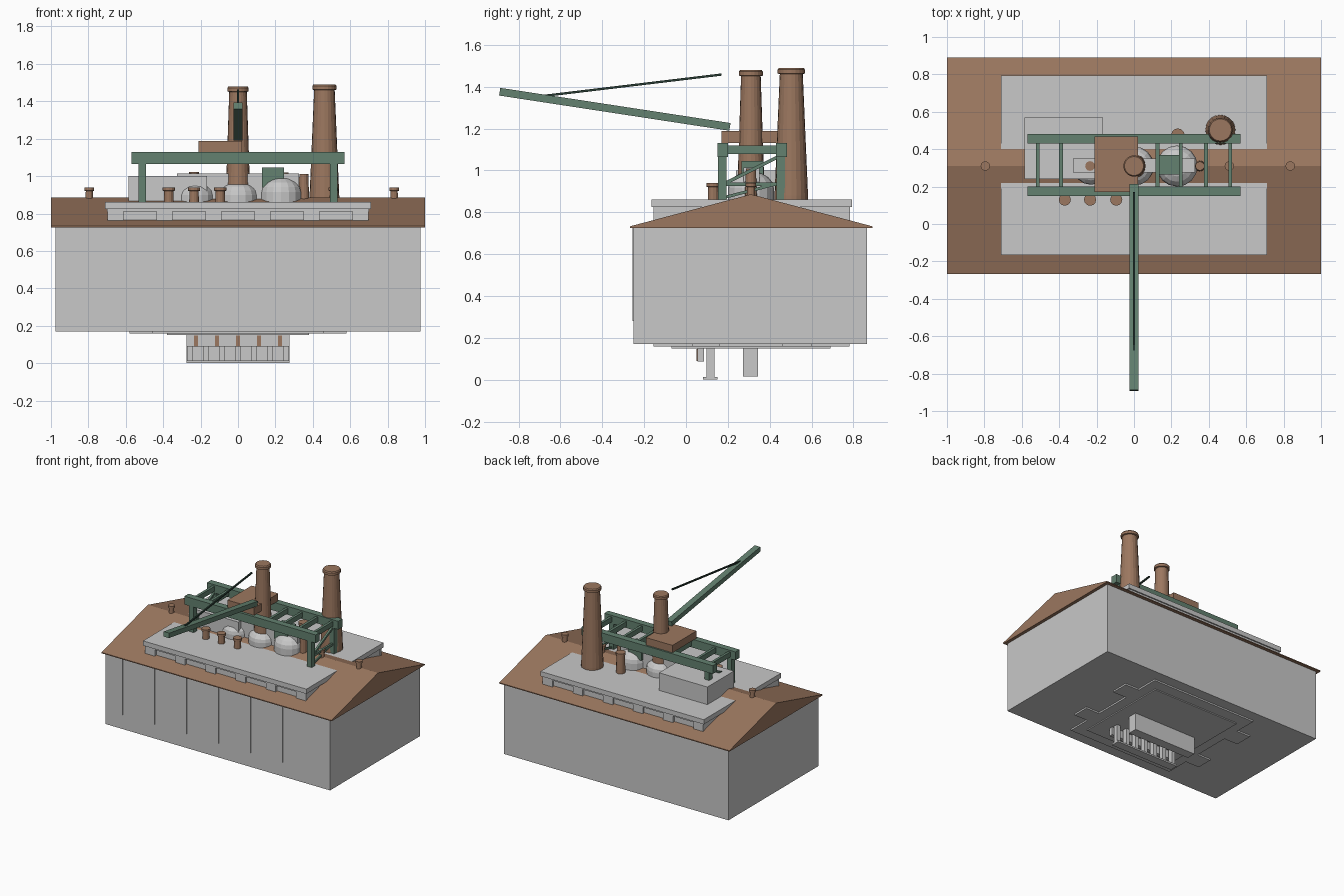
import bpy, bmesh, math
from mathutils import Vector

if "Cube" in bpy.data.objects:
    bpy.data.objects.remove(bpy.data.objects["Cube"])


def material(name, rgb):
    m = bpy.data.materials.new(name)
    m.diffuse_color = (*rgb, 1)
    m.use_nodes = True
    m.node_tree.nodes["Principled BSDF"].inputs["Base Color"].default_value = m.diffuse_color
    return m


GREY = material("pale_grey", (0.58, 0.58, 0.58))
BROWN = material("brick_brown", (0.33, 0.185, 0.115))
GREEN = material("crane_green", (0.125, 0.22, 0.16))
DARK = material("dark_green", (0.022, 0.045, 0.034))


def finish(name, bm, mat):
    bmesh.ops.recalc_face_normals(bm, faces=bm.faces)
    me = bpy.data.meshes.new(name)
    bm.to_mesh(me)
    bm.free()
    me.materials.append(mat)
    ob = bpy.data.objects.new(name, me)
    bpy.context.collection.objects.link(ob)
    return ob


def box(name, x0, x1, y0, y1, z0, z1, mat):
    bm = bmesh.new()
    bmesh.ops.create_cube(bm, size=1)
    for v in bm.verts:
        v.co = Vector(((x0 + x1) / 2 + v.co.x * (x1 - x0),
                       (y0 + y1) / 2 + v.co.y * (y1 - y0),
                       (z0 + z1) / 2 + v.co.z * (z1 - z0)))
    return finish(name, bm, mat)


def lathe(name, x, y, profile, mat, sides=16):
    """Turn a list of (radius, height) into a capped round part."""
    bm = bmesh.new()
    rings = []
    for r, z in profile:
        rings.append([bm.verts.new((x + r * math.cos(2 * math.pi * i / sides),
                                    y + r * math.sin(2 * math.pi * i / sides), z))
                      for i in range(sides)])
    for a, b in zip(rings, rings[1:]):
        for i in range(sides):
            j = (i + 1) % sides
            bm.faces.new((a[i], a[j], b[j], b[i]))
    bm.faces.new(rings[0])
    bm.faces.new(rings[-1])
    return finish(name, bm, mat)


def beam(name, a, b, w, h, mat):
    """Rectangular bar from point a to point b."""
    a, b = Vector(a), Vector(b)
    d = b - a
    ob = box(name, -w / 2, w / 2, -h / 2, h / 2, 0, d.length, mat)
    ob.rotation_euler = d.to_track_quat('Z', 'Y').to_euler()
    ob.location = a
    return ob


# Main hall with thin fins along the front wall
box("hall_walls", -0.975, 0.975, -0.25, 0.865, 0.17, 0.735, GREY)
for i in range(7):
    x = -0.83 + 0.278 * i
    box("wall_fin", x - 0.004, x + 0.004, -0.256, -0.245, 0.28, 0.73, GREY)

# Gabled roof as an extruded triangle
bm = bmesh.new()
outline = [(-0.267, 0.726), (0.89, 0.726), (0.89, 0.733), (0.31, 0.886), (-0.267, 0.733)]
face = bm.faces.new([bm.verts.new((-1, y, z)) for y, z in outline])
ext = bmesh.ops.extrude_face_region(bm, geom=[face])
bmesh.ops.translate(bm, vec=(2, 0, 0),
                    verts=[v for v in ext["geom"] if isinstance(v, bmesh.types.BMVert)])
finish("roof", bm, BROWN)

# Flat clerestories which sink into the roof slopes, with pilasters and lintel
box("clerestory_top", -0.71, 0.71, -0.165, 0.793, 0.825, 0.862, GREY)
box("clerestory_wall", -0.695, 0.695, -0.14, 0.768, 0.74, 0.83, GREY)
for y0, y1 in ((-0.155, -0.135), (0.763, 0.783)):
    box("clerestory_lintel", -0.70, 0.70, y0, y1, 0.812, 0.828, GREY)
    for i in range(6):
        x = -0.655 + 0.262 * i
        box("pilaster", x - 0.043, x + 0.043, y0, y1, 0.74, 0.815, GREY)

# Rooftop housings
box("plant_housing", -0.585, -0.165, 0.24, 0.57, 0.84, 1.0, GREY)
box("ridge_housing", -0.325, 0.325, 0.275, 0.35, 0.85, 1.015, GREY)

# Faceted domes on drums
for x, r, top in ((-0.23, 0.1, 0.968), (0, 0.105, 0.97), (0.23, 0.11, 0.995)):
    prof = [(r, 0.83), (r, 0.9 if r < 0.11 else 0.915)]
    z0 = prof[-1][1]
    for k in range(1, 5):
        a = math.radians(20 * k)
        prof.append((r * math.cos(a), z0 + (top - z0) * math.sin(a)))
    prof.append((0.004, top))
    lathe("dome", x, 0.31, prof, GREY, 16)

# Tall tapered chimneys with caps
for x, y, rb, rt, top in ((0, 0.31, 0.066, 0.047, 1.48), (0.462, 0.503, 0.08, 0.055, 1.49)):
    lathe("tall_chimney", x, y, [(rb, 0.8), (rb, 0.88), (rt, top - 0.03),
                                 (rt + 0.01, top - 0.027), (rt + 0.01, top - 0.008),
                                 (rt + 0.004, top)], BROWN, 20)

# Small chimney pots on the slab and along the ridge
pots = [(-0.37, 0.13, 0.027), (-0.235, 0.13, 0.027), (-0.095, 0.13, 0.027),
        (-0.795, 0.31, 0.021), (0.51, 0.31, 0.021), (0.835, 0.31, 0.021)]
for x, y, r in pots:
    lathe("chimney_pot", x, y, [(r, 0.83), (r * 0.9, 0.92), (r * 1.2, 0.922),
                                (r * 1.2, 0.94)], BROWN, 12)
lathe("short_stack", 0.235, 0.475, [(0.035, 0.83), (0.03, 1.0), (0.036, 1.002), (0.036, 1.02)],
      BROWN, 12)
lathe("ridge_stack", 0.352, 0.31, [(0.03, 0.83), (0.024, 1.01)], BROWN, 12)
lathe("housing_vent", -0.235, 0.31, [(0.026, 0.95), (0.026, 1.022)], BROWN, 12)

# Gantry: two rails, cross ties, legs and braces
for y0, y1 in ((0.15, 0.2), (0.43, 0.482)):
    box("gantry_rail", -0.57, 0.57, y0, y1, 1.065, 1.13, GREEN)
for x in (-0.515, -0.39, -0.18, 0.125, 0.25, 0.385, 0.515):
    box("cross_tie", x - 0.01, x + 0.01, 0.19, 0.44, 1.078, 1.118, GREEN)
for x in (-0.513, 0.513):
    for y in (0.174, 0.453):
        box("gantry_leg", x - 0.02, x + 0.02, y - 0.02, y + 0.02, 0.84, 1.07, GREEN)
    box("leg_tie", x - 0.008, x + 0.008, 0.18, 0.45, 0.925, 0.943, GREEN)
    beam("leg_brace", (x, 0.18, 0.935), (x, 0.45, 1.07), 0.016, 0.016, GREEN)
    beam("lower_brace", (x, 0.18, 0.87), (x, 0.45, 0.94), 0.014, 0.014, GREEN)

# Crane trolley, cabin, boom and stay cable
box("trolley", -0.21, 0.022, 0.17, 0.468, 1.13, 1.188, BROWN)
box("crane_cabin", 0.128, 0.245, 0.265, 0.37, 0.94, 1.045, GREEN)
beam("crane_boom", (0, 0.21, 1.208), (0, -0.89, 1.376), 0.048, 0.037, GREEN)
beam("stay_cable", (0, -0.68, 1.356), (0, 0.17, 1.458), 0.011, 0.011, DARK)

# Stepped plates beneath the hall
box("under_plate", -0.46, 0.46, -0.155, 0.78, 0.158, 0.175, GREY)
for s in (-1, 1):
    for y0, y1 in ((0.03, 0.16), (0.46, 0.6)):
        a, b = sorted((s * 0.44, s * 0.58))
        box("under_tab", a, b, y0, y1, 0.158, 0.175, GREY)
box("lower_plate", -0.38, 0.38, -0.07, 0.69, 0.15, 0.165, GREY)

# Core wall and colonnade hanging from the plates
box("core_wall", -0.275, 0.275, 0.272, 0.345, 0.015, 0.155, GREY)
box("colonnade_sill", -0.275, 0.275, 0.082, 0.15, 0.0, 0.013, GREY)
for i in range(7):
    x = -0.255 + 0.085 * i
    box("colonnade_post", x - 0.015, x + 0.015, 0.097, 0.135, 0.01, 0.155, GREY)
box("gallery_beam", -0.275, 0.275, 0.055, 0.085, 0.088, 0.155, GREY)
for i in range(5):
    x = -0.224 + 0.112 * i
    box("gallery_strip", x - 0.01, x + 0.01, 0.05, 0.056, 0.09, 0.147, BROWN)
